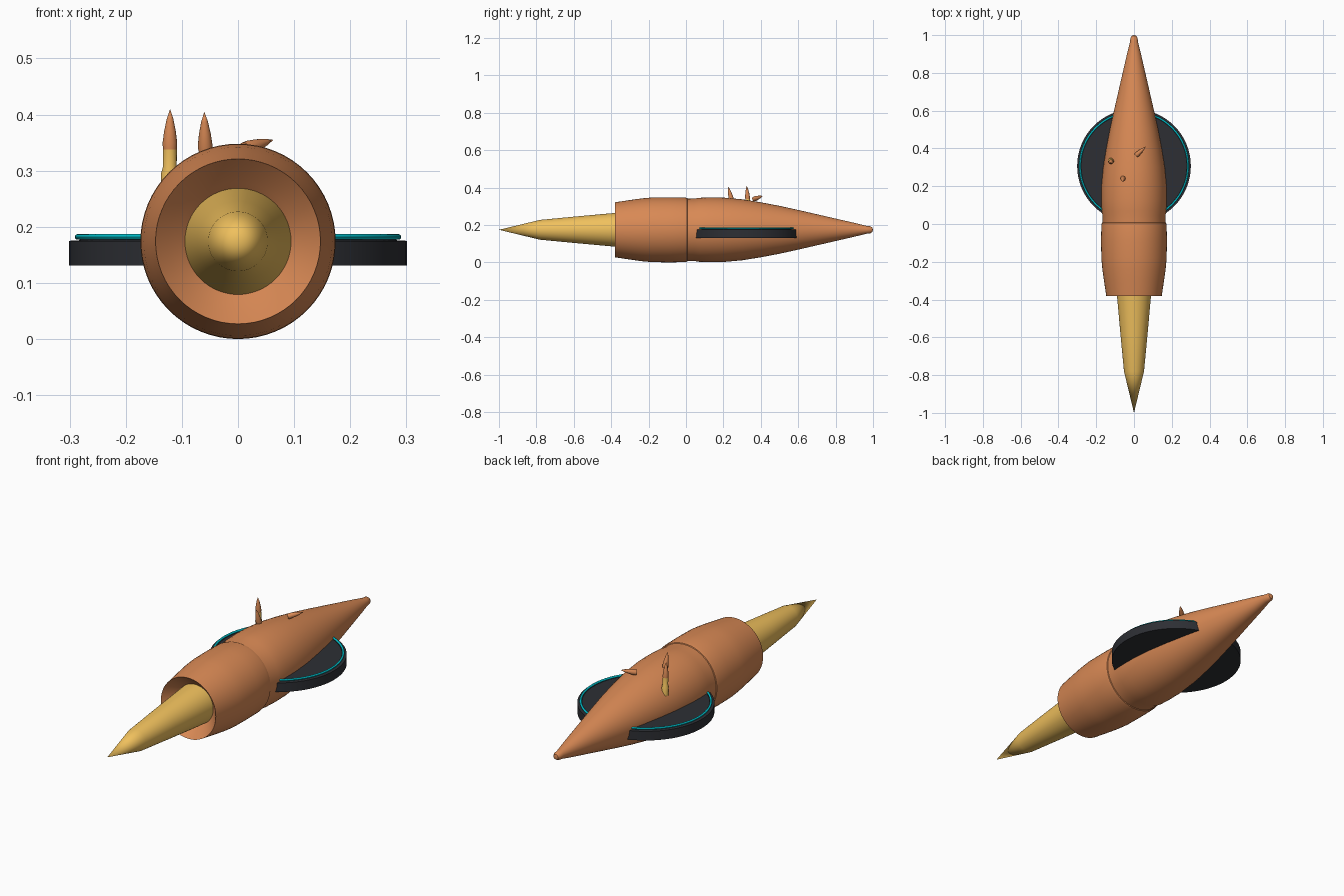
import bpy, math
from mathutils import Vector, Matrix

if "Cube" in bpy.data.objects:
    bpy.data.objects.remove(bpy.data.objects["Cube"])

AXIS_Z = 0.174


def material(name, rgb):
    m = bpy.data.materials.new(name)
    m.diffuse_color = (*rgb, 1)
    m.use_nodes = True
    m.node_tree.nodes["Principled BSDF"].inputs["Base Color"].default_value = m.diffuse_color
    return m


COPPER = material("copper", (0.69, 0.25, 0.09))
GOLD = material("gold", (0.87, 0.53, 0.11))
DARK = material("dark", (0.026, 0.028, 0.034))
TEAL = material("teal", (0.0, 0.51, 0.58))


def lathe(name, profile, mat, matrix, seg=64):
    """Revolve (radius, height) points around local z, then place with matrix."""
    verts, rings, faces = [], [], []
    for r, h in profile:
        n = 1 if r < 1e-6 else seg
        rings.append([len(verts) + i for i in range(n)])
        for i in range(n):
            a = 2 * math.pi * i / seg
            verts.append((r * math.cos(a), r * math.sin(a), h))
    for lo, hi in zip(rings, rings[1:]):
        for i in range(seg):
            j = (i + 1) % seg
            quad = [lo[i % len(lo)], lo[j % len(lo)], hi[j % len(hi)], hi[i % len(hi)]]
            faces.append(list(dict.fromkeys(quad)))
    me = bpy.data.meshes.new(name)
    me.from_pydata(verts, [], faces)
    me.transform(matrix)
    me.materials.append(mat)
    ob = bpy.data.objects.new(name, me)
    bpy.context.collection.objects.link(ob)
    bpy.ops.object.select_all(action='DESELECT')
    ob.select_set(True)
    bpy.context.view_layer.objects.active = ob
    bpy.ops.object.shade_smooth_by_angle(angle=math.radians(35))
    return ob


# Fuselage frame: local z runs along world +y
along_y = Matrix.Translation((0, 0, AXIS_Z)) @ Matrix.Rotation(-math.pi / 2, 4, 'X')

# Long rear cone with a blunt tip and a shallow neck
lathe("tapered_hull", [(0, -0.03), (0.166, -0.03), (0.167, 0.045), (0.171, 0.07), (0.173, 0.13),
                       (0.172, 0.2), (0.163, 0.3), (0.147, 0.4), (0.128, 0.5), (0.106, 0.6),
                       (0.083, 0.7), (0.06, 0.8), (0.037, 0.9), (0.021, 0.965),
                       (0.019, 0.985), (0.012, 0.996), (0, 1.0)], COPPER, along_y)

# Front cowl with a dished mouth
lathe("cowl", [(0.09, -0.32), (0.105, -0.335), (0.125, -0.355), (0.147, -0.38), (0.159, -0.30),
               (0.168, -0.235), (0.173, -0.18), (0.174, -0.09), (0.173, -0.01),
               (0.170, 0.006), (0.16, 0.012)], COPPER, along_y)

# Pointed spike in the mouth
lathe("front_spike", [(0, -1.0), (0.053, -0.78), (0.072, -0.58),
                      (0.09, -0.38), (0.095, -0.32), (0, -0.32)], GOLD, along_y)

# Round wing disc and its glowing rim
wing = Matrix.Translation((0, 0.307, 0))
lathe("wing_disc", [(0, 0.131), (0.301, 0.131), (0.301, 0.175), (0.283, 0.176),
                    (0.28, 0.179), (0, 0.179)], DARK, wing)
ring = [(0.286 + 0.005 * math.cos(t * math.pi / 6), 0.182 + 0.005 * math.sin(t * math.pi / 6))
        for t in range(13)]
lathe("wing_rim", ring, TEAL, wing)


# Small fins: gold stalk with a pointed copper tip
def antenna(i, base, tip):
    base, tip = Vector(base), Vector(tip)
    d = tip - base
    n = d.length
    mat = Matrix.Translation(base) @ d.to_track_quat('Z', 'Y').to_matrix().to_4x4()
    lathe(f"antenna_tip_{i}", [(0, n - 0.072), (0.0125, n - 0.072), (0.013, n - 0.06),
                               (0.0105, n - 0.04), (0.006, n - 0.018), (0, n)], COPPER, mat, 20)
    if n > 0.1:
        lathe(f"antenna_stalk_{i}", [(0, 0), (0.015, 0), (0.0155, n - 0.115), (0.0125, n - 0.105),
                                     (0.0125, n - 0.07), (0, n - 0.07)], GOLD, mat, 20)


antenna(1, (-0.122, 0.335, 0.255), (-0.121, 0.325, 0.41))
antenna(2, (-0.058, 0.245, 0.325), (-0.06, 0.226, 0.405))
antenna(3, (-0.005, 0.348, 0.333), (0.063, 0.411, 0.355))
